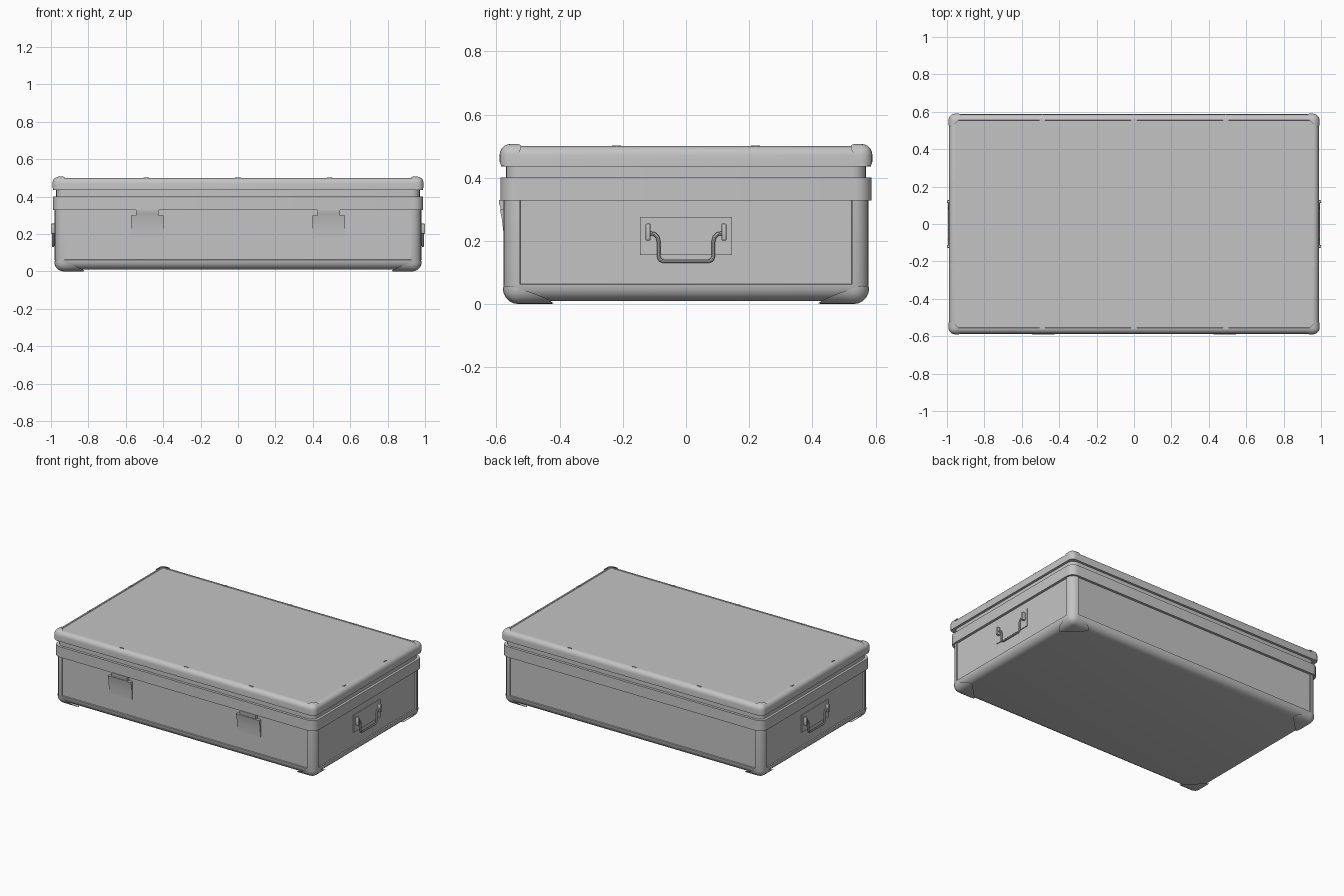
import bpy, bmesh, math
from mathutils import Vector

if "Cube" in bpy.data.objects:
    bpy.data.objects.remove(bpy.data.objects["Cube"])

GREY = (0.55, 0.55, 0.55, 1)
metal = bpy.data.materials.new("case_grey")
metal.use_nodes = True
metal.diffuse_color = GREY
metal.node_tree.nodes["Principled BSDF"].inputs["Base Color"].default_value = GREY


def finish(name, bm):
    """Turn a bmesh into a named, smooth-by-angle object."""
    bmesh.ops.recalc_face_normals(bm, faces=bm.faces)
    mesh = bpy.data.meshes.new(name)
    bm.to_mesh(mesh)
    bm.free()
    mesh.materials.append(metal)
    obj = bpy.data.objects.new(name, mesh)
    bpy.context.collection.objects.link(obj)
    shade(obj)
    return obj


def shade(obj):
    bpy.ops.object.select_all(action='DESELECT')
    obj.select_set(True)
    bpy.context.view_layer.objects.active = obj
    bpy.ops.object.shade_smooth_by_angle(angle=math.radians(35))


def shell(hx, hy, z0, z1, radius, rounded=None, segments=5):
    """Box with rounded uprights and, if asked, a rounded 'top' or 'bottom'."""
    bm = bmesh.new()
    bmesh.ops.create_cube(bm, size=1)
    for v in bm.verts:
        v.co = (v.co.x * 2 * hx, v.co.y * 2 * hy, z1 if v.co.z > 0 else z0)

    def chosen(e):
        a, b = (v.co.z for v in e.verts)
        if abs(a - b) > 1e-4:
            return True
        return (rounded == 'top' and a == b == max(v.co.z for v in bm.verts)) or \
               (rounded == 'bottom' and a == b == min(v.co.z for v in bm.verts))

    bmesh.ops.bevel(bm, geom=[e for e in bm.edges if chosen(e)], offset=radius,
                    segments=segments, profile=0.5, affect='EDGES')
    bm.normal_update()
    return bm


def keep_side(bm, point, normal):
    """Cut a bmesh and keep the part the normal points to."""
    bmesh.ops.bisect_plane(bm, geom=bm.verts[:] + bm.edges[:] + bm.faces[:],
                           plane_co=point, plane_no=normal, clear_inner=True)


def box(name, centre, size, bevel=0.0):
    bm = bmesh.new()
    bmesh.ops.create_cube(bm, size=1)
    for v in bm.verts:
        v.co = Vector(centre) + Vector(v.co[i] * size[i] for i in range(3))
    if bevel:
        bmesh.ops.bevel(bm, geom=bm.edges[:], offset=bevel, segments=2,
                        profile=0.5, affect='EDGES')
    return finish(name, bm)


# Lower body with sunken side panels
bm = shell(0.98, 0.578, 0.01, 0.33, 0.052, 'bottom')
sides = [f for f in bm.faces if f.calc_area() > 0.05 and abs(f.normal.z) < 0.1]
bmesh.ops.inset_individual(bm, faces=sides, thickness=0.002, depth=-0.008)
finish("body", bm)

# Closing band and the neck under the lid
finish("body_band", shell(0.989, 0.587, 0.328, 0.40, 0.05))
finish("lid_neck", shell(0.972, 0.57, 0.39, 0.445, 0.045))

# Lid with a slightly sunken top panel
bm = shell(0.988, 0.586, 0.435, 0.50, 0.03, 'top')
top = [f for f in bm.faces if f.normal.z > 0.9 and f.calc_area() > 0.5]
bmesh.ops.inset_individual(bm, faces=top, thickness=0.002, depth=-0.003)
finish("lid", bm)

# Corner caps on the lid and feet under the body
for sx, side in ((1, "left"), (-1, "right")):
    for sy, end in ((1, "back"), (-1, "front")):
        bm = shell(0.992, 0.59, 0.435, 0.507, 0.035, 'top')
        keep_side(bm, (sx * 0.985, sy * 0.53, 0.485), (sx, sy, 1))
        finish(f"lid_corner_{end}_{side}", bm)
        bm = shell(0.982, 0.58, 0.0, 0.2, 0.05, 'bottom')
        keep_side(bm, (sx * 0.97, sy * 0.42, 0.01), (sx / 3, sy / 3, -1))
        finish(f"foot_{end}_{side}", bm)


# Narrow seam strips with a small clip across the lid rim
def seam(name, axis, place, sign):
    bm = shell(0.9895, 0.5875, 0.435, 0.5015, 0.03, 'top')
    along = Vector((1, 0, 0)) if axis == 0 else Vector((0, 1, 0))
    across = Vector((0, sign, 0)) if axis == 0 else Vector((sign, 0, 0))
    reach = 0.55 if axis == 0 else 0.952
    keep_side(bm, along * (place - 0.003), along)
    keep_side(bm, along * (place + 0.003), -along)
    keep_side(bm, across * reach, across)
    finish(name + "_seam", bm)
    size = along * 0.03 + Vector(abs(c) for c in across) * 0.007
    size.z = 0.005
    centre = along * place + across * (reach + 0.007)
    centre.z = 0.4995
    box(name + "_clip", centre, size)


for sign, end in ((1, "back"), (-1, "front")):
    for i, x in enumerate((-0.49, 0, 0.49)):
        seam(f"lid_{end}_{i + 1}", 0, x, sign)
for sign, end in ((1, "left"), (-1, "right")):
    for i, y in enumerate((-0.22, 0.22)):
        seam(f"lid_{end}_{i + 1}", 1, y, sign)


# Front latches: a bent plate and a hook under the band
def extruded(name, x, width, profile):
    bm = bmesh.new()
    ends = [[bm.verts.new((x + s * width / 2, y, z)) for y, z in profile] for s in (-1, 1)]
    for ring in ends:
        bm.faces.new(ring)
    for i in range(len(profile)):
        j = (i + 1) % len(profile)
        bm.faces.new((ends[0][i], ends[0][j], ends[1][j], ends[1][i]))
    return finish(name, bm)


plate = [(-0.565, 0.18), (-0.576, 0.18), (-0.578, 0.23), (-0.583, 0.27),
         (-0.589, 0.30), (-0.565, 0.30)]
hook = [(-0.565, 0.29), (-0.584, 0.29), (-0.587, 0.305), (-0.592, 0.32),
        (-0.592, 0.33), (-0.565, 0.33)]
for x, side in ((0.485, "left"), (-0.485, "right")):
    extruded(f"latch_plate_{side}", x, 0.175, plate)
    extruded(f"latch_hook_{side}", x, 0.12, hook)


# End handles: backing plate, two lugs and a bent bar
def handle_bar(name, x):
    half = [(0.12, 0.225), (0.1, 0.222), (0.09, 0.212), (0.086, 0.195),
            (0.086, 0.15), (0.082, 0.14), (0.072, 0.136)]
    path = half + [(-y, z) for y, z in reversed(half)]
    curve = bpy.data.curves.new(name, 'CURVE')
    curve.dimensions = '3D'
    curve.bevel_depth = 0.006
    curve.bevel_resolution = 2
    curve.use_fill_caps = True
    spline = curve.splines.new('POLY')
    spline.points.add(len(path) - 1)
    for p, (y, z) in zip(spline.points, path):
        p.co = (x, y, z, 1)
    curve.materials.append(metal)
    obj = bpy.data.objects.new(name, curve)
    bpy.context.collection.objects.link(obj)
    bpy.ops.object.select_all(action='DESELECT')
    obj.select_set(True)
    bpy.context.view_layer.objects.active = obj
    bpy.ops.object.convert(target='MESH')
    shade(bpy.context.object)


for s, side in ((1, "left"), (-1, "right")):
    box(f"handle_plate_{side}", (s * 0.973, 0, 0.215), (0.008, 0.29, 0.12))
    handle_bar(f"handle_bar_{side}", s * 0.988)
    for y, end in ((0.12, "back"), (-0.12, "front")):
        box(f"handle_lug_{side}_{end}", (s * 0.987, y, 0.228), (0.026, 0.016, 0.054), 0.004)
